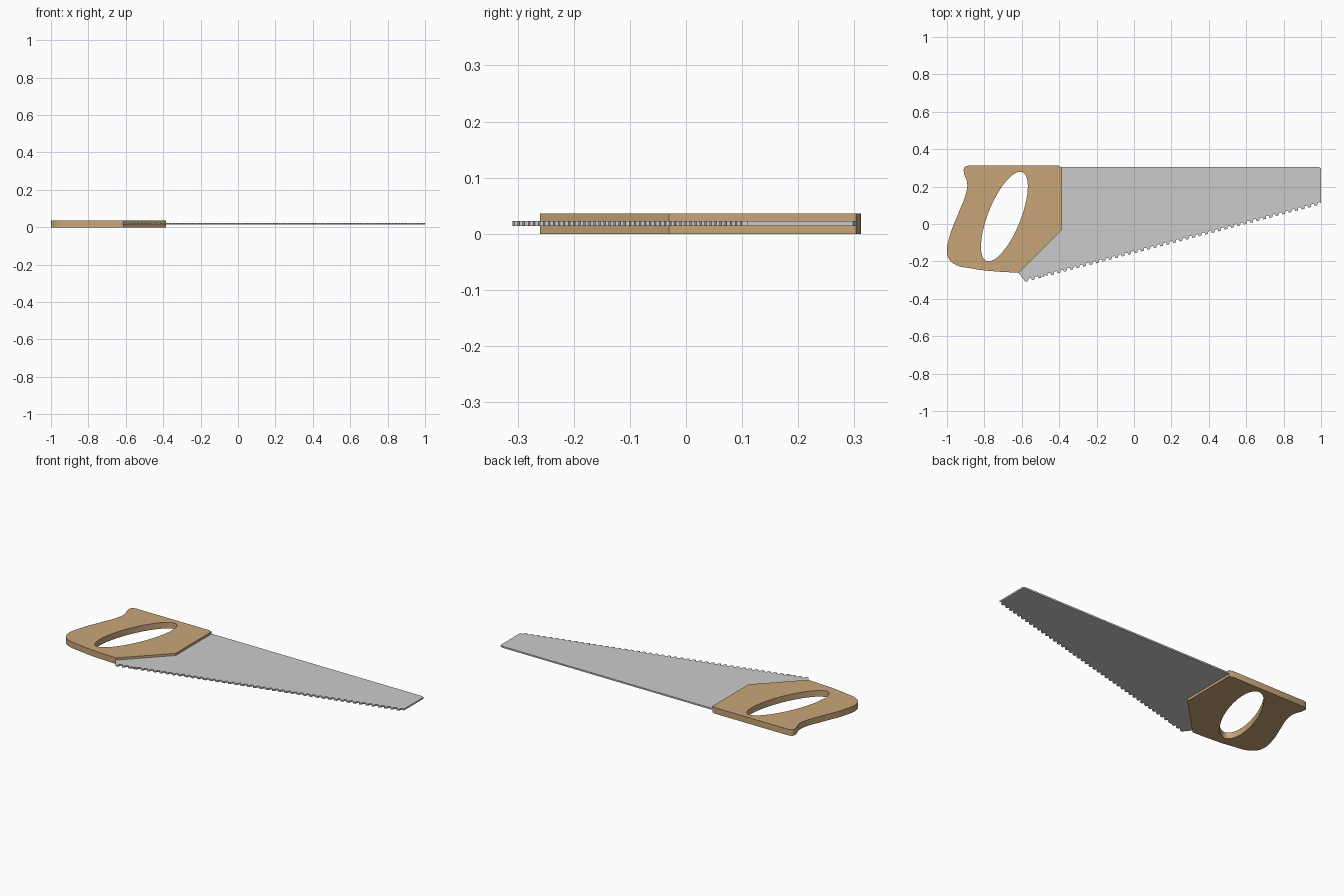
import bpy, bmesh
from math import sin, cos, pi, radians
from mathutils import Vector

if "Cube" in bpy.data.objects:
    bpy.data.objects.remove(bpy.data.objects["Cube"])


def plate(name, loops, z0, z1):
    """Extruded plate from closed loops of (x, y, smooth) points; inner loops become holes."""
    cu = bpy.data.curves.new(name, 'CURVE')
    cu.dimensions, cu.fill_mode = '2D', 'BOTH'
    cu.extrude, cu.resolution_u = (z1 - z0) / 2, 6
    for pts in loops:
        curved = any(p[2] for p in pts)
        sp = cu.splines.new('BEZIER' if curved else 'POLY')
        sp.use_cyclic_u = True
        store = sp.bezier_points if curved else sp.points
        store.add(len(pts) - 1)
        for bp, (x, y, smooth) in zip(store, pts):
            if curved:
                bp.co = (x, y, 0)
                bp.handle_left_type = bp.handle_right_type = 'AUTO' if smooth else 'VECTOR'
            else:
                bp.co = (x, y, 0, 1)
    ob = bpy.data.objects.new(name, cu)
    bpy.context.collection.objects.link(ob)
    ob.location.z = (z0 + z1) / 2
    bpy.ops.object.select_all(action='DESELECT')
    ob.select_set(True)
    bpy.context.view_layer.objects.active = ob
    bpy.ops.object.convert(target='MESH')
    ob = bpy.context.object
    bm = bmesh.new()
    bm.from_mesh(ob.data)
    bmesh.ops.remove_doubles(bm, verts=bm.verts, dist=1e-5)
    bmesh.ops.recalc_face_normals(bm, faces=bm.faces)
    bm.to_mesh(ob.data)
    bm.free()
    bpy.ops.object.shade_smooth_by_angle(angle=radians(30))
    return ob


# Wooden handle: outline plus slanted oval grip hole
outline = [
    (-0.885, 0.312, 0), (-0.405, 0.312, 0), (-0.385, 0.303, 0), (-0.385, -0.03, 0),
    (-0.613, -0.26, 0), (-0.72, -0.255, 1), (-0.86, -0.239, 1), (-0.97, -0.208, 1),
    (-0.998, -0.165, 1), (-0.987, -0.07, 1), (-0.94, 0.055, 1), (-0.898, 0.165, 1),
    (-0.892, 0.22, 1), (-0.909, 0.275, 1), (-0.907, 0.302, 1)]
tilt, a, b = radians(22), 0.256, 0.087
hole = []
for i in range(48):
    t = 2 * pi * i / 48
    u, v = a * cos(t), b * sin(t)
    hole.append((-0.693 + u * sin(tilt) + v * cos(tilt),
                 0.04 + u * cos(tilt) - v * sin(tilt), 0))
handle = plate("handle", [outline, hole], 0.0, 0.036)
wood = bpy.data.materials.new("wood")
wood.diffuse_color = (0.58, 0.38, 0.19, 1)
wood.use_nodes = True
wood.node_tree.nodes["Principled BSDF"].inputs["Base Color"].default_value = wood.diffuse_color
handle.data.materials.append(wood)

# Steel blade: tapered plate with a row of teeth along the lower edge
heel, toe, teeth, depth = Vector((-0.58, -0.309)), Vector((1.0, 0.105)), 46, 0.013
step = (toe - heel) / teeth
inward = Vector((-step.y, step.x)).normalized() * depth
blade = [(-0.44, 0.306, 0), (-0.44, -0.03, 0), (-0.58, -0.2, 0), (-0.617, -0.262, 0)]
for i in range(teeth):
    base = heel + step * i
    for f, d in ((0, 0), (0.4, 0), (0.55, 1), (0.95, 1)):
        p = base + step * f + inward * d
        blade.append((p.x, p.y, 0))
blade += [(1.0, 0.11, 0), (1.0, 0.298, 0), (0.985, 0.305, 0)]
plate("blade", [blade], 0.014, 0.023)
